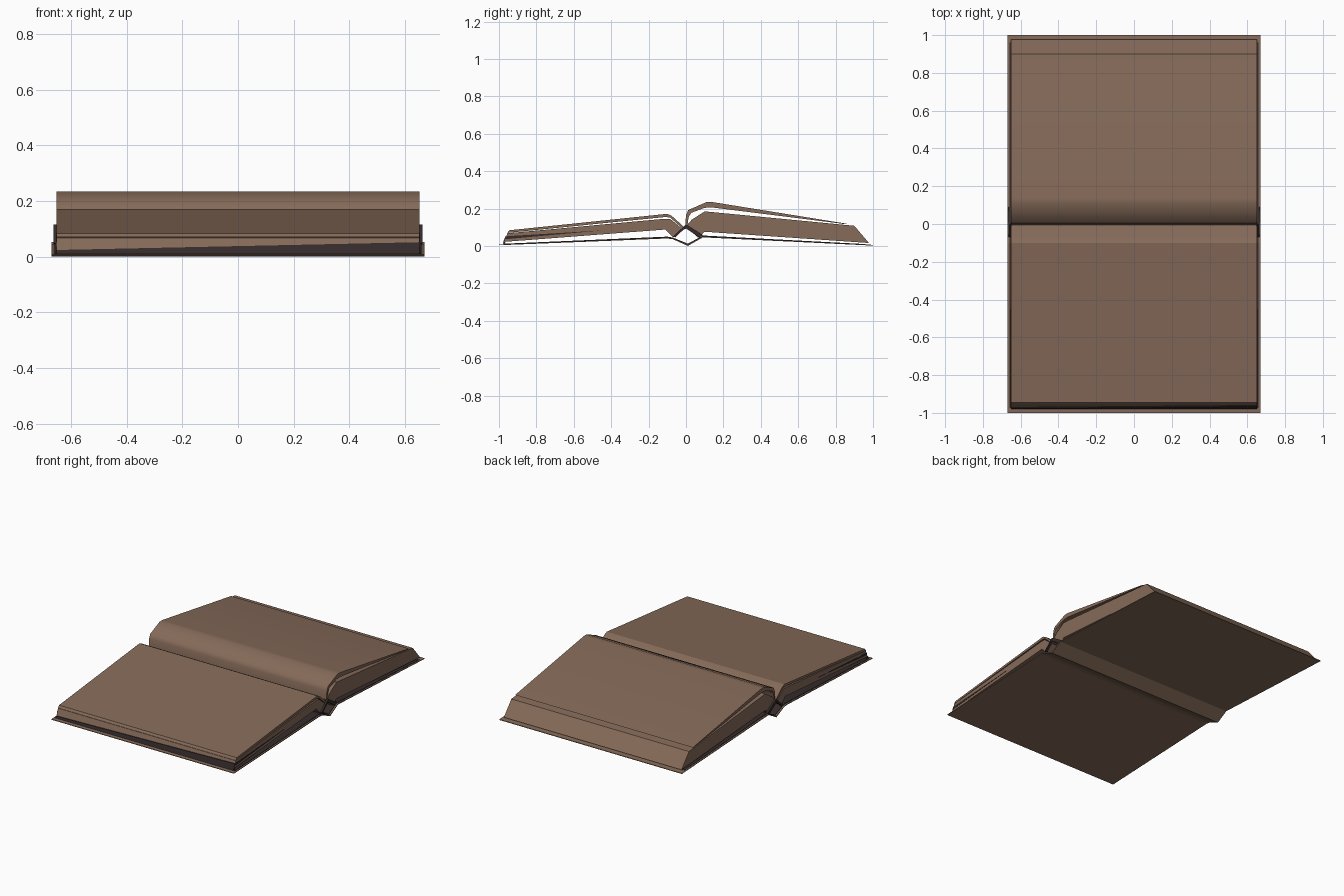
import bpy, bmesh, math


def make_material(name, rgb):
    m = bpy.data.materials.new(name)
    m.diffuse_color = (*rgb, 1)
    return m


brown = make_material("brown_leather_and_paper", (0.235, 0.145, 0.10))
dark = make_material("dark_lining", (0.035, 0.024, 0.024))


def extrude_profile(name, pts, x0, x1, mat=brown, end_pts=None):
    """Extrude a (y, z) outline along x into a closed solid."""
    bm = bmesh.new()
    a = [bm.verts.new((x0, y, z)) for y, z in pts]
    b = [bm.verts.new((x1, y, z)) for y, z in (end_pts or pts)]
    n = len(pts)
    bm.faces.new(a)
    bm.faces.new(b[::-1])
    for i in range(n):
        j = (i + 1) % n
        bm.faces.new((a[j], a[i], b[i], b[j]))
    bmesh.ops.recalc_face_normals(bm, faces=bm.faces)
    me = bpy.data.meshes.new(name)
    bm.to_mesh(me)
    bm.free()
    me.materials.append(mat)
    ob = bpy.data.objects.new(name, me)
    bpy.context.collection.objects.link(ob)
    return ob


PAGE, COVER = 0.652, 0.67

# Thin folded cover with a V-shaped spine
extrude_profile("cover", [
    (-1.0, 0.004), (-0.10, 0.040), (-0.07, 0.036), (0.01, 0.0), (0.09, 0.046),
    (1.0, 0.002), (1.0, 0.006), (0.09, 0.052), (0.01, 0.008), (-0.07, 0.041),
    (-0.10, 0.046), (-1.0, 0.008)], -COVER, COVER)

# Dark lining on the inside of the cover
extrude_profile("cover_lining", [
    (-0.975, 0.008), (-0.10, 0.045), (-0.07, 0.040), (0.01, 0.007),
    (0.09, 0.051), (0.96, 0.007), (0.96, 0.010), (0.09, 0.056),
    (0.01, 0.012), (-0.07, 0.045), (-0.10, 0.050), (-0.975, 0.012)],
    -0.66, 0.66, dark)

# Front page block
extrude_profile("front_page_block", [
    (-0.972, 0.022), (-0.11, 0.088), (-0.07, 0.046), (-0.015, 0.088),
    (-0.085, 0.145), (-0.12, 0.145), (-0.955, 0.068)], -PAGE, PAGE)

# Dark wedge along the front fore edge, taller towards the right
extrude_profile("front_fore_edge", [
    (-0.979, 0.012), (-0.976, 0.024), (-0.968, 0.024), (-0.968, 0.012)],
    -PAGE, PAGE, dark,
    [(-0.979, 0.012), (-0.966, 0.052), (-0.958, 0.052), (-0.968, 0.012)])

# Dark slits tapering along both ends of the front block
for side, x in (("left", -PAGE - 0.002), ("right", PAGE - 0.002)):
    extrude_profile("front_slit_" + side, [
        (-0.966, 0.036), (-0.45, 0.083), (-0.961, 0.052)], x, x + 0.004, dark)

# Lifted leaf on the front half
extrude_profile("front_leaf", [
    (-0.955, 0.070), (-0.945, 0.084), (-0.10, 0.172), (-0.075, 0.160),
    (0.0, 0.092), (-0.012, 0.088), (-0.085, 0.152), (-0.11, 0.155)],
    -PAGE, PAGE)

# Back page block with sloping fore edge
extrude_profile("back_page_block", [
    (0.0, 0.105), (0.03, 0.14), (0.10, 0.185), (0.90, 0.108),
    (0.978, 0.016), (0.10, 0.076), (0.065, 0.044)], -PAGE, PAGE)

# Curled stack of leaves on the back half, smoothly shaded
leaf = extrude_profile("back_leaf", [
    (-0.004, 0.11), (0.0, 0.165), (0.012, 0.192), (0.11, 0.235), (0.14, 0.235),
    (0.86, 0.119), (0.85, 0.117), (0.14, 0.206), (0.10, 0.204),
    (0.028, 0.177), (0.014, 0.155), (0.008, 0.11)], -PAGE, PAGE)
bpy.ops.object.select_all(action='DESELECT')
leaf.select_set(True)
bpy.context.view_layer.objects.active = leaf
bpy.ops.object.shade_smooth_by_angle(angle=math.radians(50))

# Small dark bands at both ends of the spine
for side, x in (("left", -0.664), ("right", 0.649)):
    extrude_profile("spine_band_" + side, [
        (-0.07, 0.05), (-0.058, 0.046), (-0.004, 0.096), (0.07, 0.046),
        (0.092, 0.058), (0.0, 0.116)], x, x + 0.015, dark)
